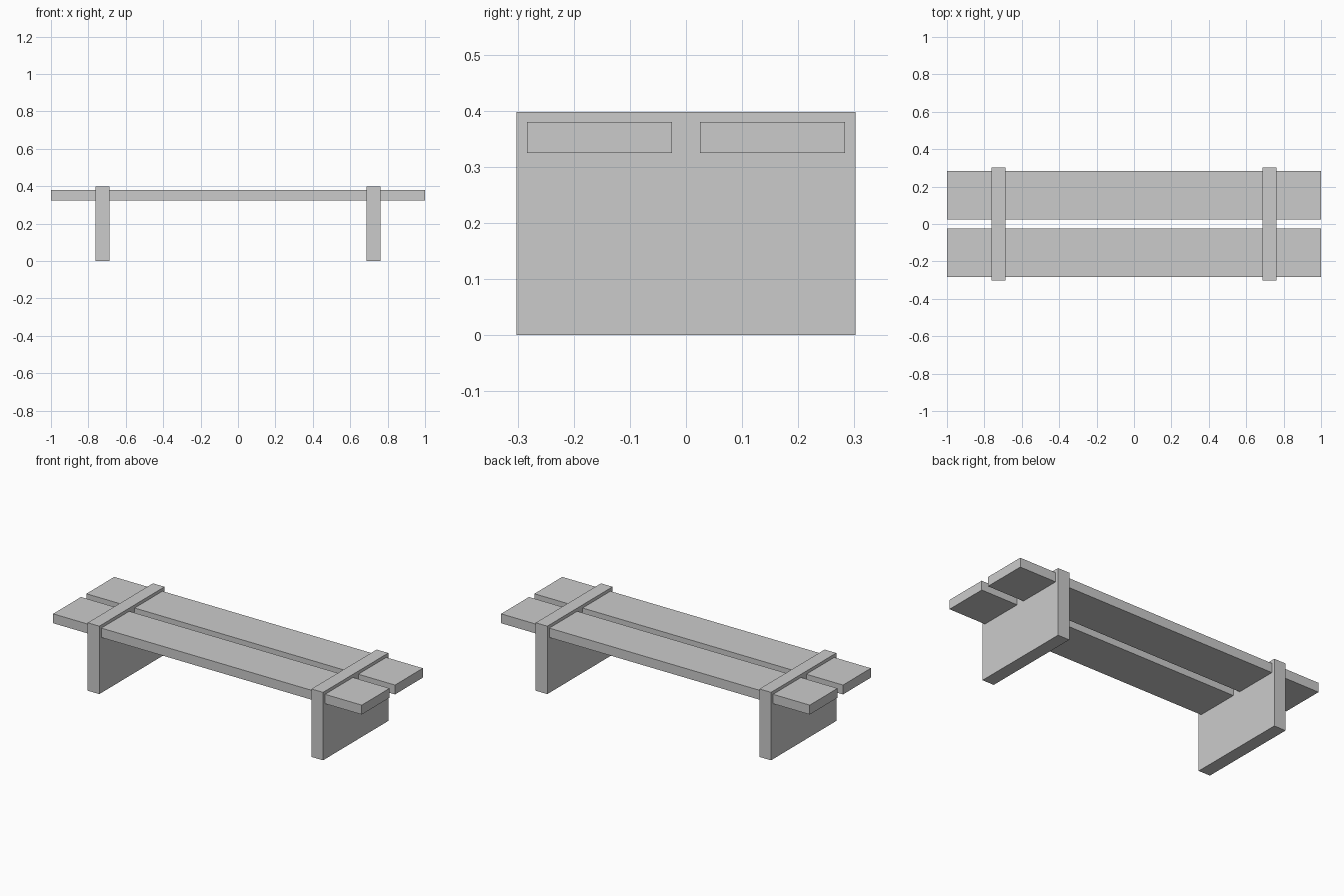
import bpy

cube = bpy.data.objects.get("Cube")
if cube:
    bpy.data.objects.remove(cube, do_unlink=True)

# Single flat grey
grey = bpy.data.materials.new("light_grey")
grey.use_nodes = True
colour = (0.6, 0.6, 0.6, 1.0)
grey.diffuse_color = colour
grey.node_tree.nodes["Principled BSDF"].inputs["Base Color"].default_value = colour


def box(name, centre, size):
    """Sharp-edged block with its size stored in the mesh."""
    bpy.ops.mesh.primitive_cube_add(size=1, location=centre)
    ob = bpy.context.object
    ob.name = name
    ob.scale = size
    bpy.ops.object.transform_apply(location=False, rotation=False, scale=True)
    ob.data.materials.append(grey)
    return ob


LEG_HEIGHT = 0.398
PLANK_Z = 0.352

# Slab legs, standing slightly proud of the seat
for side, sign in (("left", 1), ("right", -1)):
    box(side + "_leg", (sign * 0.725, 0, LEG_HEIGHT / 2), (0.075, 0.604, LEG_HEIGHT))

# Two long seat planks passing through the legs, with a gap between
for side, sign in (("front", -1), ("back", 1)):
    box(side + "_seat_plank", (0, sign * 0.154, PLANK_Z), (2, 0.258, 0.055))
